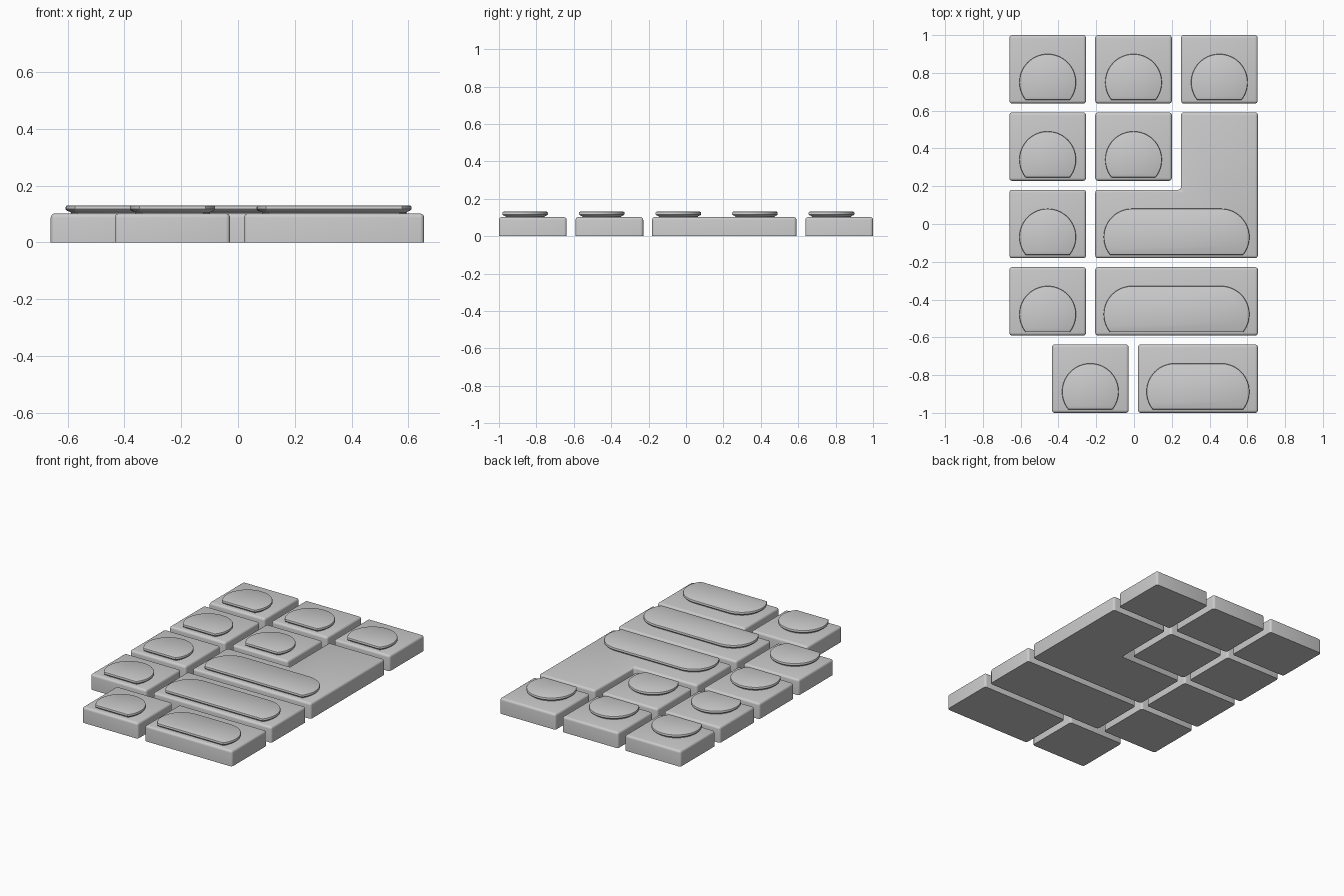
import bpy, bmesh, math
from mathutils import Vector

cube = bpy.data.objects.get("Cube")
if cube:
    bpy.data.objects.remove(cube, do_unlink=True)

grey = bpy.data.materials.new("light_grey")
grey.use_nodes = True
COLOUR = (0.6, 0.6, 0.6, 1)
grey.diffuse_color = COLOUR
grey.node_tree.nodes["Principled BSDF"].inputs["Base Color"].default_value = COLOUR

HEIGHT, ROUND, RADIUS = 0.102, 0.015, 0.15
KEY_W, KEY_D = 0.406, 0.362
STEP_X, STEP_Y = 0.4545, 0.4095
LEFT, RIGHT = -0.66, 0.656


def finish(name, bm):
    bmesh.ops.recalc_face_normals(bm, faces=bm.faces)
    mesh = bpy.data.meshes.new(name)
    bm.to_mesh(mesh)
    bm.free()
    mesh.materials.append(grey)
    obj = bpy.data.objects.new(name, mesh)
    bpy.context.collection.objects.link(obj)
    bpy.ops.object.select_all(action="DESELECT")
    obj.select_set(True)
    bpy.context.view_layer.objects.active = obj
    bpy.ops.object.shade_smooth_by_angle(angle=math.radians(35))


# Key block: extruded outline, rounded everywhere except round the base
def block(name, outline):
    bm = bmesh.new()
    base = bm.faces.new([bm.verts.new((x, y, 0)) for x, y in outline])
    top = bmesh.ops.extrude_face_region(bm, geom=[base], use_keep_orig=True)
    verts = [g for g in top["geom"] if isinstance(g, bmesh.types.BMVert)]
    bmesh.ops.translate(bm, verts=verts, vec=(0, 0, HEIGHT))
    edges = [e for e in bm.edges if max(v.co.z for v in e.verts) > 0]
    bmesh.ops.bevel(bm, geom=edges, offset=ROUND, segments=4,
                    profile=0.5, affect="EDGES")
    finish(name, bm)


# Pad outline: stadium with its front cut off straight
def pad_ring(x0, x1, cy, cut, inset, z):
    r = RADIUS - inset
    drop = cut - inset
    low = -math.asin(drop / r)
    n = 20
    arc = [low + (math.pi / 2 - low) * i / n for i in range(n + 1)]
    right = [(x1 + r * math.cos(a), cy + r * math.sin(a), z) for a in arc]
    left = [(x0 - r * math.cos(a), cy + r * math.sin(a), z) for a in reversed(arc)]
    if x1 - x0 < 0.001:
        left = left[1:]
    return right + left


# Raised pad: rounded lip above a narrower neck
def pad(name, x0, x1, front):
    bm = bmesh.new()
    profile = [(0.018, 0.095), (0.018, 0.105), (0.012, 0.109), (0.004, 0.112),
               (0, 0.117), (0, 0.125), (0.002, 0.129), (0.006, 0.131)]
    rings = [[bm.verts.new(p) for p in
              pad_ring(x0, x1, front + 0.112, 0.094, inset, z)]
             for inset, z in profile]
    for a, b in zip(rings, rings[1:]):
        for i in range(len(a)):
            j = (i + 1) % len(a)
            bm.faces.new((a[i], a[j], b[j], b[i]))
    bm.faces.new(rings[0])
    bm.faces.new(rings[-1])
    finish(name, bm)


def key(name, x0, x1, row, margin=None):
    back = 1 - row * STEP_Y
    front = back - KEY_D
    block(name, [(x0, front), (x1, front), (x1, back), (x0, back)])
    if margin is None:
        mid = (x0 + x1) / 2
        pad(name + "_pad", mid, mid, front)
    else:
        pad(name + "_pad", x0 + margin, x1 - margin, front)


# Single keys, by row and column
for row, count in enumerate((3, 2, 1, 1)):
    for col in range(count):
        x = LEFT + col * STEP_X
        key(f"key_row{row + 1}_{col + 1}", x, x + KEY_W, row)
key("key_row5_1", -0.434, -0.434 + KEY_W, 4)

# Wide keys
SIDE = 0.045 + RADIUS
second = LEFT + STEP_X
third = second + STEP_X
key("wide_key_row4", second, RIGHT, 3, SIDE)
key("wide_key_row5", 0.021, RIGHT, 4, SIDE)

# L-shaped key spanning two rows
back_top, back_low = 1 - STEP_Y, 1 - 2 * STEP_Y
front = back_low - KEY_D
block("corner_key", [(second, front), (RIGHT, front), (RIGHT, back_top),
                     (third, back_top), (third, back_low), (second, back_low)])
pad("corner_key_pad", second + SIDE, RIGHT - SIDE, front)
